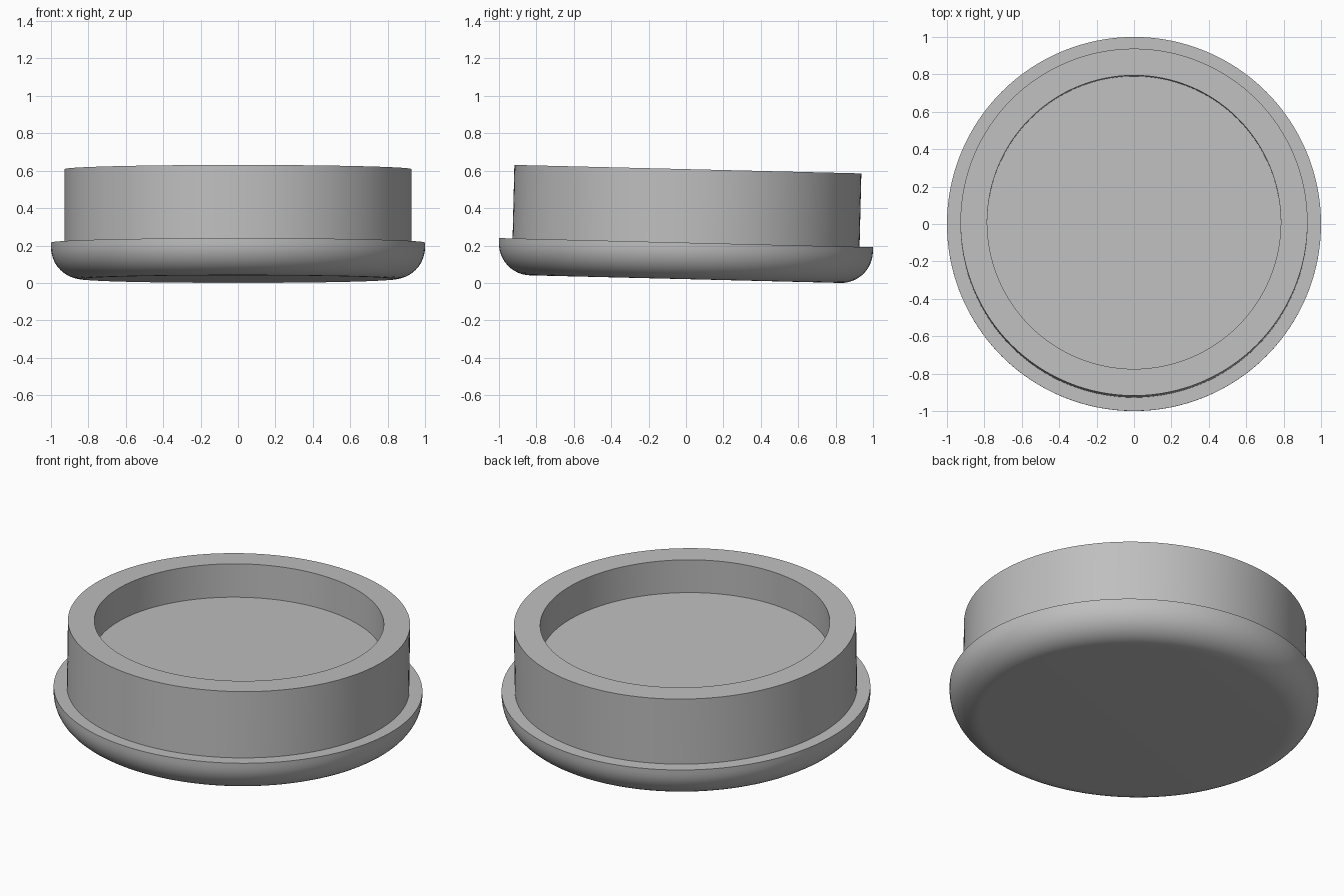
import bpy, bmesh, math
from mathutils import Matrix, Vector

if "Cube" in bpy.data.objects:
    bpy.data.objects.remove(bpy.data.objects["Cube"])

TILT = math.radians(1.4)
SEGMENTS = 128
R_FLANGE, R_RING, R_RECESS = 1.0, 0.928, 0.785
Z_FLANGE, Z_TOP, RECESS_DEPTH = 0.195, 0.588, 0.198
FILLET = 0.17

grey = bpy.data.materials.new("plain grey")
grey.diffuse_color = (0.52, 0.52, 0.52, 1)
grey.use_nodes = True
grey.node_tree.nodes["Principled BSDF"].inputs["Base Color"].default_value = grey.diffuse_color

# Half section from the bottom centre, round the filleted flange, up the ring
# and down into the recess
profile = [(0, 0)]
for i in range(13):
    a = math.pi / 2 * i / 12
    profile.append((R_FLANGE - FILLET + FILLET * math.sin(a),
                    FILLET - FILLET * math.cos(a)))
profile += [(R_FLANGE, Z_FLANGE), (R_RING, Z_FLANGE), (R_RING, Z_TOP),
            (R_RECESS, Z_TOP), (R_RECESS, Z_TOP - RECESS_DEPTH),
            (0, Z_TOP - RECESS_DEPTH)]

# Revolve the section into the cap
bm = bmesh.new()
verts = [bm.verts.new((r, 0, z)) for r, z in profile]
edges = [bm.edges.new(pair) for pair in zip(verts, verts[1:])]
bmesh.ops.spin(bm, geom=verts + edges, cent=(0, 0, 0), axis=(0, 0, 1),
               angle=math.tau, steps=SEGMENTS)
bmesh.ops.remove_doubles(bm, verts=bm.verts, dist=0.0001)
bmesh.ops.recalc_face_normals(bm, faces=bm.faces)

# Lean the cap slightly towards the back, then centre it and rest it on z = 0
bm.transform(Matrix.Rotation(-TILT, 4, 'X'))
ys = [v.co.y for v in bm.verts]
low = min(v.co.z for v in bm.verts)
bm.transform(Matrix.Translation(Vector((0, -(min(ys) + max(ys)) / 2, -low))))

mesh = bpy.data.meshes.new("end_cap")
bm.to_mesh(mesh)
bm.free()
mesh.materials.append(grey)
cap = bpy.data.objects.new("end_cap", mesh)
bpy.context.collection.objects.link(cap)

# Smooth round walls with crisp rims
bpy.context.view_layer.objects.active = cap
cap.select_set(True)
bpy.ops.object.shade_smooth_by_angle(angle=math.radians(30))
